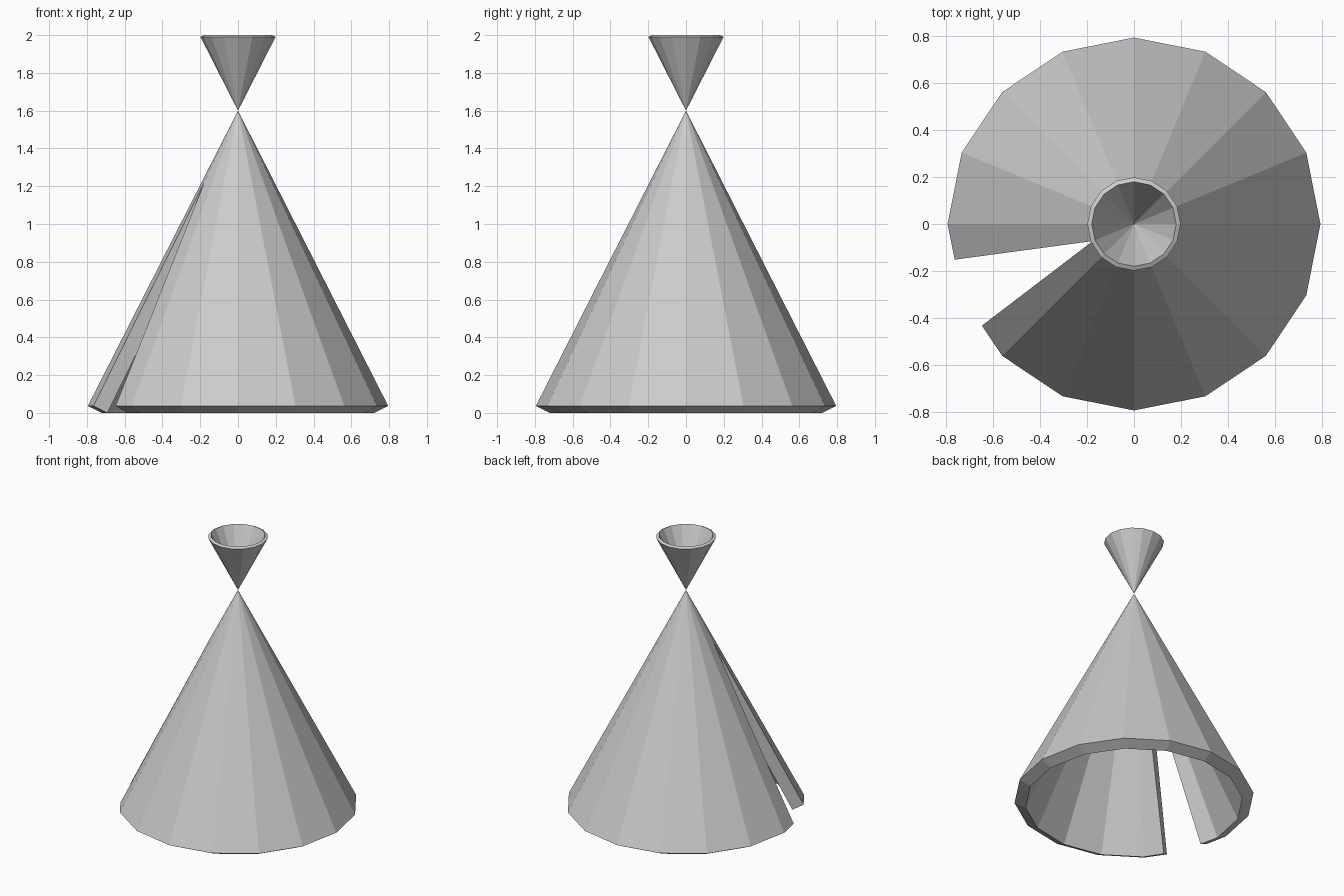
import bpy, bmesh, math

if "Cube" in bpy.data.objects:
    bpy.data.objects.remove(bpy.data.objects["Cube"])

SIDES, R, TIP, BASE = 16, 0.795, 1.60, 0.037


def rim(i, r, z):
    a = 2 * math.pi * i / SIDES
    return (r * math.cos(a), r * math.sin(a), z)


def shell(name, radius, tip_z, rim_z, thickness, slit=None):
    """Faceted cone shell, thickened inwards; slit = (corner index, radius at slit top)."""
    bm = bmesh.new()
    tip = bm.verts.new((0, 0, tip_z))
    ring = [bm.verts.new(rim(i, radius, rim_z)) for i in range(SIDES)]
    up = tip_z > rim_z

    def face(*v):
        bm.faces.new(v if up else v[::-1])

    k = slit[0] if slit else None
    for i in range(SIDES):
        j = (i + 1) % SIDES
        if k is None or k not in (i, j):
            face(tip, ring[i], ring[j])
    if slit:
        # door flaps: each half face stops at the middle of its rim edge
        a, c, b = ring[k - 1], ring[k], ring[(k + 1) % SIDES]
        top = bm.verts.new(tip.co.lerp(c.co, slit[1] / radius))
        m1 = bm.verts.new((a.co + c.co) / 2)
        m2 = bm.verts.new((c.co + b.co) / 2)
        face(tip, a, m1, top)
        face(tip, top, m2, b)
        bm.verts.remove(c)
    me = bpy.data.meshes.new(name)
    bm.to_mesh(me)
    bm.free()
    ob = bpy.data.objects.new(name, me)
    bpy.context.collection.objects.link(ob)
    mod = ob.modifiers.new("thickness", "SOLIDIFY")
    mod.thickness = thickness
    mod.offset = -1
    return ob


# Tent cover with the door slit at the 202.5 degree corner
shell("tent_cover", R, TIP, BASE, 0.083, slit=(9, 0.19))

# Smoke funnel: quarter-size upside-down copy on the tip
shell("smoke_funnel", R / 4, TIP, TIP + (TIP - BASE) / 4, 0.083 / 4)
